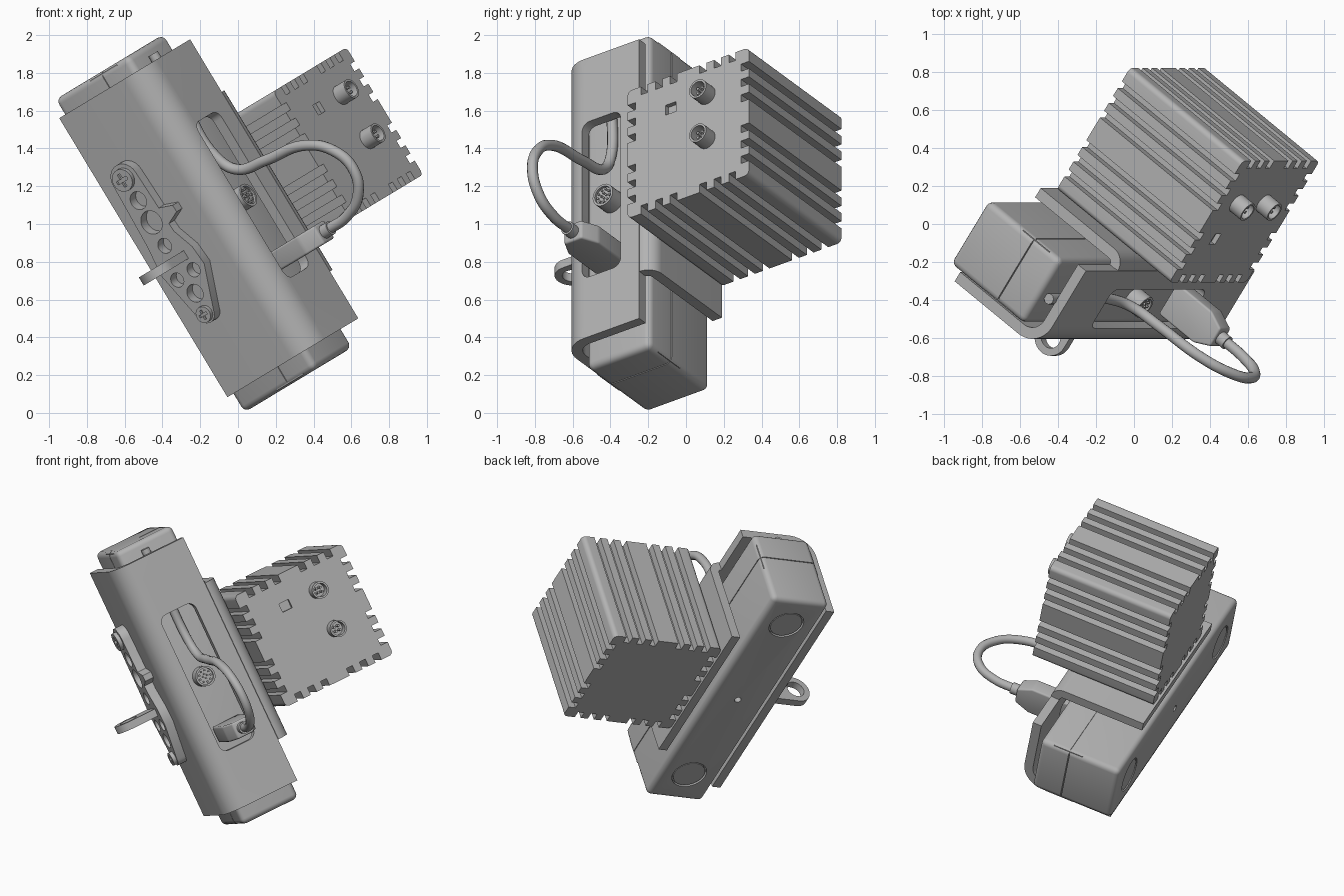
import bpy, bmesh
from math import sin, cos, pi, radians
from mathutils import Vector, Matrix

cube = bpy.data.objects.get("Cube")
if cube:
    bpy.data.objects.remove(cube)

# Tilted frame: a = long axis, b = towards the finned box, n = towards the slot
A = Vector((0.516, 0, -0.856)).normalized()
B = Vector((0.493, 0.818, 0.298))
B = (B - A * A.dot(B)).normalized()
FRAME = Matrix((A, B, A.cross(B))).transposed().to_4x4()

grey = bpy.data.materials.new("plain_grey")
grey.use_nodes = True
grey.diffuse_color = (0.45, 0.45, 0.45, 1)
grey.node_tree.nodes["Principled BSDF"].inputs["Base Color"].default_value = (0.45, 0.45, 0.45, 1)
parts = []


def add(name, bm):
    bmesh.ops.recalc_face_normals(bm, faces=bm.faces)
    mesh = bpy.data.meshes.new(name)
    bm.to_mesh(mesh)
    bm.free()
    mesh.materials.append(grey)
    ob = bpy.data.objects.new(name, mesh)
    bpy.context.scene.collection.objects.link(ob)
    ob.matrix_world = FRAME
    parts.append(ob)
    return ob


def apply(ob):
    graph = bpy.context.evaluated_depsgraph_get()
    mesh = bpy.data.meshes.new_from_object(ob.evaluated_get(graph))
    ob.modifiers.clear()
    ob.data = mesh


def cut(ob, *cutters):
    for c in cutters:
        mod = ob.modifiers.new("cut", 'BOOLEAN')
        mod.operation, mod.solver, mod.object = 'DIFFERENCE', 'EXACT', c
    apply(ob)
    for c in cutters:
        parts.remove(c)
        bpy.data.objects.remove(c)


def prism(name, axis, pts, lo, hi, bevel=0):
    """Outline in the two other axes, extruded along the given one."""
    bm = bmesh.new()

    def vert(p, w):
        co = list(p)
        co.insert(axis, w)
        return bm.verts.new(co)
    rings = [[vert(p, w) for p in pts] for w in (lo, hi)]
    bm.faces.new(rings[0])
    bm.faces.new(rings[1])
    for i in range(len(pts)):
        j = (i + 1) % len(pts)
        bm.faces.new((rings[0][i], rings[0][j], rings[1][j], rings[1][i]))
    if bevel:
        bmesh.ops.recalc_face_normals(bm, faces=bm.faces)
        bmesh.ops.bevel(bm, geom=bm.edges[:], offset=bevel, segments=4, profile=0.5, affect='EDGES')
    return add(name, bm)


def arc(u, v, r, start=0, end=360, steps=32):
    return [(u + r * cos(radians(start + (end - start) * i / steps)),
             v + r * sin(radians(start + (end - start) * i / steps))) for i in range(steps + 1)]


def cyl(name, axis, u, v, r, lo, hi):
    return prism(name, axis, arc(u, v, r)[:-1], lo, hi)


def box(name, lo, hi, bevel=0):
    pts = [(lo[0], lo[1]), (hi[0], lo[1]), (hi[0], hi[1]), (lo[0], hi[1])]
    return prism(name, 2, pts, lo[2], hi[2], bevel)


def sheet(name, path, lo, hi, thick):
    """Bent metal sheet following a path in b and n."""
    bm = bmesh.new()
    rows = [[bm.verts.new((a, *p)) for p in path] for a in (lo, hi)]
    for i in range(len(path) - 1):
        bm.faces.new((rows[0][i], rows[0][i + 1], rows[1][i + 1], rows[1][i]))
    ob = add(name, bm)
    mod = ob.modifiers.new("thickness", 'SOLIDIFY')
    mod.thickness, mod.offset, mod.use_even_offset = thick, 0, True
    apply(ob)
    return ob


# Long sensor body with seam groove, lens recesses and centre hole
body = box("sensor_body", (-1.92, -0.16, 0.135), (0.015, 0.25, 0.69), 0.035)
lenses = (-1.69, -0.22)
cut(body, box("seam", (-2, -0.3, 0.486), (0.1, 0.4, 0.492)),
    cyl("centre_hole", 2, -0.955, 0.045, 0.022, 0.1, 0.18),
    *[cyl("recess", 2, a, 0.045, 0.115, 0.1, 0.155) for a in lenses])
box("body_core", (-1.91, -0.154, 0.4), (0.005, 0.244, 0.6))
for a in lenses:
    cyl("lens_window", 2, a, 0.045, 0.105, 0.139, 0.16)

# Wrapped bracket with a long slot, and its narrower third side
wrap = [(-0.22, 0.17)] + arc(-0.1, 0.65, 0.12, 180, 90, 12) + [(0.26, 0.77)]
bracket = sheet("wrap_bracket", wrap, -1.825, -0.1, 0.06)
slot = []
for u, v, s in ((-0.52, 0.09, 0), (-1.38, 0.09, 90), (-1.38, -0.06, 180), (-0.52, -0.06, 270)):
    slot += arc(u, v, 0.05, s, s + 90, 6)
cut(bracket, prism("slot", 2, slot, 0.71, 0.85))
sheet("mounting_side", arc(0.26, 0.715, 0.055, 90, 0, 8) + [(0.315, 0.16)], -1.5, -0.39, 0.06)

# Round socket on the body behind the slot
socket = cyl("round_socket", 2, -0.96, 0.01, 0.065, 0.68, 0.78)
cut(socket, cyl("socket_hole", 2, -0.96, 0.01, 0.052, 0.765, 0.8))
for count, r in ((4, 0.015), (9, 0.038)):
    for i in range(count):
        t = 2 * pi * i / count
        cyl("socket_pin", 2, -0.96 + r * cos(t), 0.01 + r * sin(t), 0.006, 0.76, 0.776)

# Finned box: outline with three grooves each side of every face centre
HALF, DEPTH, WIDE = 0.393, 0.05, 0.022
CA, CB = -0.968, 0.738
outline = []
for k in range(4):
    c, s = (1, 0, -1, 0)[k], (0, 1, 0, -1)[k]
    side = arc(HALF - 0.03, -HALF + 0.03, 0.03, -45, 0, 4)
    for t in (-0.285, -0.19, -0.095, 0.095, 0.19, 0.285):
        side += [(HALF, t - WIDE), (HALF - DEPTH, t - WIDE), (HALF - DEPTH, t + WIDE), (HALF, t + WIDE)]
    side += arc(HALF - 0.03, HALF - 0.03, 0.03, 0, 45, 4)[:-1]
    outline += [(CA + c * u - s * v, CB + s * u + c * v) for u, v in side]
finned = prism("finned_box", 2, outline, 0.176, 1.027)
cut(finned, box("port", (-1.19, 0.59, 1.0), (-1.13, 0.66, 1.1)))

# Two hollow connectors with pins
for a in (-1.16, -0.887):
    tube = cyl("box_connector", 2, a, 0.857, 0.055, 1.0, 1.11)
    cut(tube, cyl("bore", 2, a, 0.857, 0.043, 1.04, 1.2))
    for i in range(4):
        t = pi * (i / 2 + 0.25)
        cyl("connector_pin", 2, a + 0.02 * cos(t), 0.857 + 0.02 * sin(t), 0.008, 1.03, 1.09)

# Cable running behind the bracket, out of the slot and round to the plug
curve = bpy.data.curves.new("cable", 'CURVE')
curve.dimensions = '3D'
curve.bevel_depth, curve.bevel_resolution, curve.use_fill_caps = 0.029, 4, True
route = [(-1.86, 0.715), (-1.55, 0.715), (-1.22, 0.72), (-1.11, 0.79), (-1.07, 0.98), (-1.03, 1.25),
         (-0.93, 1.39), (-0.79, 1.44), (-0.66, 1.38), (-0.595, 1.25), (-0.585, 1.08)]
spline = curve.splines.new('BEZIER')
spline.bezier_points.add(len(route) - 1)
for p, (a, n) in zip(spline.bezier_points, route):
    p.co = (a, 0.02, n)
    p.handle_left_type = p.handle_right_type = 'AUTO'
temp = bpy.data.objects.new("cable_path", curve)
bpy.context.scene.collection.objects.link(temp)
mesh = bpy.data.meshes.new_from_object(temp.evaluated_get(bpy.context.evaluated_depsgraph_get()))
bpy.data.objects.remove(temp)
bm = bmesh.new()
bm.from_mesh(mesh)
add("cable", bm)
plug = [(-0.08, 0.71), (0.12, 0.71), (0.12, 0.97), (0.075, 1.07), (-0.035, 1.07), (-0.08, 0.97)]
prism("cable_plug", 0, plug, -0.64, -0.53, 0.012)
cyl("plug_sleeve", 2, -0.585, 0.02, 0.038, 1.05, 1.12)

# Strap plate on the outer side with openings and two cross-head screws
strap = arc(-1.37, 0.37, 0.085, 90, 270, 12) + [(-1.0, 0.27), (-0.83, 0.25)]
strap += arc(-0.54, 0.37, 0.055, -75, 75, 10) + [(-0.77, 0.53), (-0.88, 0.52), (-1.0, 0.47)]
strap_plate = prism("strap_plate", 1, strap, -0.31, -0.245)
holes = ((-1.235, 0.375, 0.05), (-1.10, 0.375, 0.065), (-0.958, 0.37, 0.042),
         (-0.768, 0.325, 0.04), (-0.77, 0.45, 0.04), (-0.66, 0.38, 0.05))
cut(strap_plate, *[cyl("opening", 1, a, n, r, -0.4, -0.2) for a, n, r in holes])
for a, r in ((-1.37, 0.062), (-0.54, 0.045)):
    head = cyl("strap_screw", 1, a, 0.37, r, -0.335, -0.26)
    w, l = r * 0.15, r * 0.6
    cut(head, box("cross", (a - w, -0.4, 0.37 - l), (a + w, -0.32, 0.37 + l)),
        box("cross", (a - l, -0.4, 0.37 - w), (a + l, -0.32, 0.37 + w)))
prism("strap_hook", 1, [(-1.15, 0.45), (-1.04, 0.45), (-1.08, 0.55), (-1.12, 0.55)], -0.31, -0.25)

# Ring tab standing out from the strap plate
tab = prism("ring_tab", 0, arc(-0.475, 0.36, 0.1, 90, 270, 20) + [(-0.27, 0.26), (-0.27, 0.46)], -0.885, -0.835)
cut(tab, cyl("ring_hole", 0, -0.475, 0.36, 0.06, -1.0, -0.7))

# Smooth shading with sharp edges kept
bpy.ops.object.select_all(action='DESELECT')
for ob in parts:
    ob.select_set(True)
bpy.context.view_layer.objects.active = parts[0]
bpy.ops.object.shade_smooth_by_angle(angle=radians(35))
